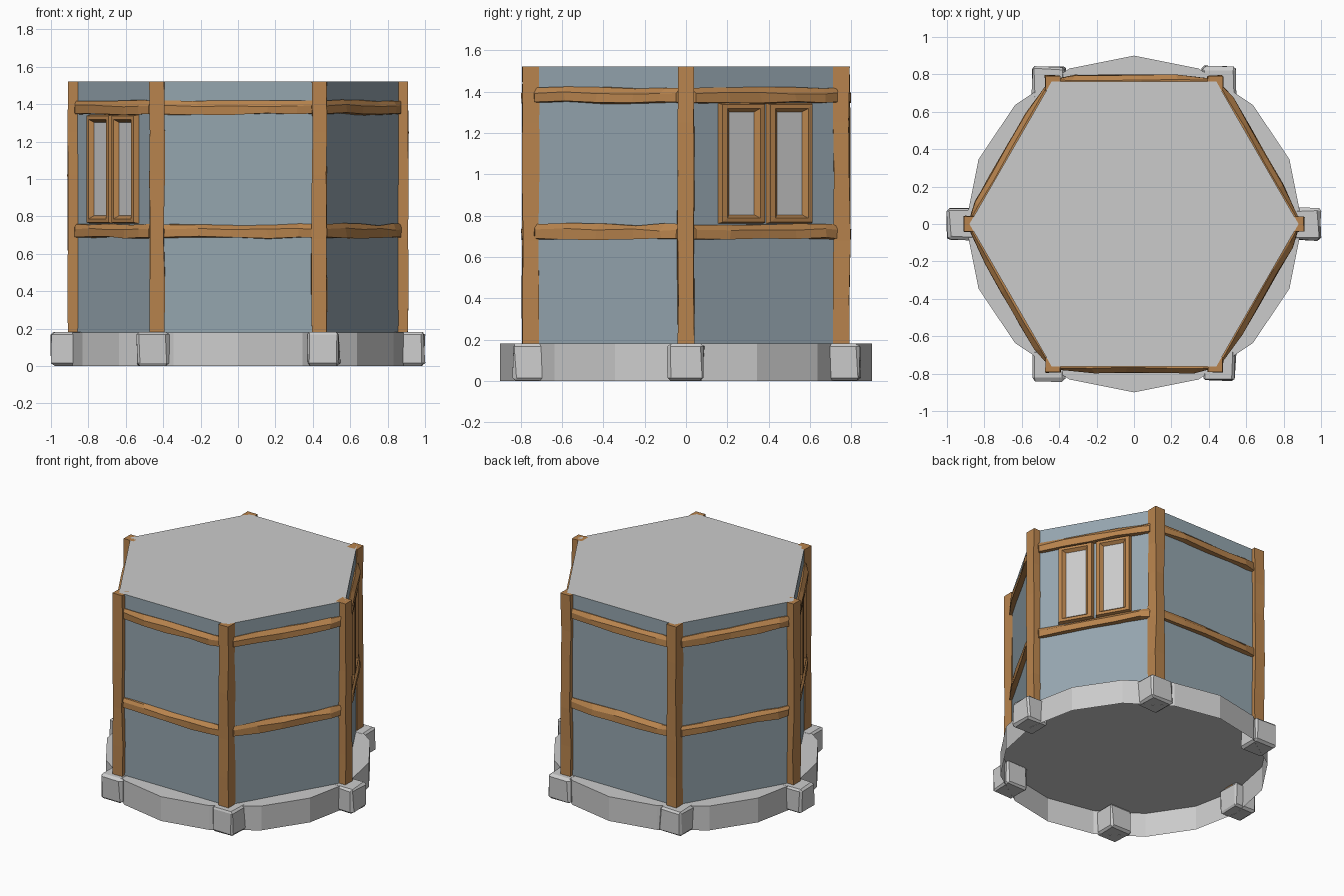
import bpy, bmesh, math, random
from mathutils import Matrix, Vector

if "Cube" in bpy.data.objects:
    bpy.data.objects.remove(bpy.data.objects["Cube"])

random.seed(4)
R = 0.88                                  # wall corner radius
AP = R * math.cos(math.pi / 6)            # distance from centre to wall face
Z0, Z1 = 0.18, 1.52


def material(name, rgb):
    m = bpy.data.materials.new(name)
    m.diffuse_color = (*rgb, 1)
    m.use_nodes = True
    m.node_tree.nodes["Principled BSDF"].inputs["Base Color"].default_value = m.diffuse_color
    return m


WOOD = material("wood", (0.48, 0.23, 0.075))
PLASTER = material("plaster", (0.30, 0.38, 0.43))


def finish(bm, name, mat=None, matrix=None):
    if matrix:
        bm.transform(matrix)
    mesh = bpy.data.meshes.new(name)
    bm.to_mesh(mesh)
    bm.free()
    ob = bpy.data.objects.new(name, mesh)
    bpy.context.collection.objects.link(ob)
    if mat:
        mesh.materials.append(mat)
    return ob


def prism(name, sides, radius, z0, z1, top, mat=None):
    """Upright prism shell, open underneath, with optional lid."""
    bm = bmesh.new()
    pts = [(radius * math.cos(2 * math.pi * i / sides),
            radius * math.sin(2 * math.pi * i / sides)) for i in range(sides)]
    lo = [bm.verts.new((x, y, z0)) for x, y in pts]
    hi = [bm.verts.new((x, y, z1)) for x, y in pts]
    for i in range(sides):
        j = (i + 1) % sides
        bm.faces.new((lo[i], lo[j], hi[j], hi[i]))
    if top:
        bm.faces.new(hi)
    return finish(bm, name, mat)


def sweep(name, rings, mat, matrix, jitter):
    """Closed bar through a list of equal cross-sections, roughly hewn."""
    bm = bmesh.new()
    n = len(rings)
    loops = []
    for k, ring in enumerate(rings):
        amt = [j * (0.3 if k in (0, n - 1) else 1) for j in jitter]
        loops.append([bm.verts.new(Vector(p) + Vector([random.uniform(-a, a) for a in amt]))
                      for p in ring])
    for a, b in zip(loops, loops[1:]):
        for i in range(len(a)):
            j = (i + 1) % len(a)
            bm.faces.new((a[i], a[j], b[j], b[i]))
    bm.faces.new(loops[0])
    bm.faces.new(loops[-1])
    bmesh.ops.recalc_face_normals(bm, faces=bm.faces)
    return finish(bm, name, mat, matrix)


def post(x, y):
    h = 0.04
    sq = [(-h, -h), (h, -h), (h, h), (-h, h)]
    zs = [Z0 - 0.02, 0.4, 0.68, 1.02, 1.25, Z1]
    sweep("corner_post", [[(a, b, z) for a, b in sq] for z in zs], WOOD,
          Matrix.Translation((x, y, 0)), (0.005, 0.005, 0))


def beam(z, rot):
    # front edge runs shorter than the back so the ends taper
    rings = []
    for t in (-1, -0.55, -0.1, 0.4, 0.8, 1):
        s, f = 0.415 * t, 0.395 * t
        d = 0.018 if abs(t) == 1 else 0.034
        rings.append([(s, -AP + 0.015, z - 0.037), (f, -AP - d, z - 0.032),
                      (f, -AP - d, z + 0.012), (s, -AP - 0.008, z + 0.037),
                      (s, -AP + 0.015, z + 0.037)])
    sweep("wall_beam", rings, WOOD, rot, (0.01, 0.004, 0.007))


def window(cx, rot):
    w, z0, z1 = 0.128, 0.76, 1.345
    bm = bmesh.new()
    loops = []
    for inset, d in ((0, -0.005), (0.01, 0.028), (0.036, 0.03), (0.058, 0.008)):
        a, b, c = w - inset, z0 + inset * 0.75, z1 - inset * 0.75
        loops.append([bm.verts.new((cx + x, -AP - d, z))
                      for x, z in ((-a, b), (a, b), (a, c), (-a, c))])
    for p, q in zip(loops, loops[1:]):
        for i in range(4):
            j = (i + 1) % 4
            bm.faces.new((p[i], p[j], q[j], q[i]))
    pane = [v.co.copy() for v in loops[-1]]
    finish(bm, "window_frame", WOOD, rot)
    bm = bmesh.new()
    bm.faces.new([bm.verts.new(p) for p in pane])
    finish(bm, "window_pane", None, rot)


def stone(x, y):
    bm = bmesh.new()
    bmesh.ops.create_cube(bm, size=1, matrix=Matrix.Diagonal((0.175, 0.17, 0.18, 1)))
    bmesh.ops.bevel(bm, geom=bm.edges[:], offset=0.014, segments=1, affect='EDGES')
    for v in bm.verts:
        v.co.x += random.uniform(-0.007, 0.007)
        v.co.y += random.uniform(-0.007, 0.007)
    finish(bm, "corner_stone", None, Matrix.Translation((x, y, 0.091)))


# stone plinth, plaster walls and flat lid
prism("plinth", 16, 0.90, 0, Z0, True)
prism("walls", 6, R, Z0, Z1, False, PLASTER)
lid = bmesh.new()
bmesh.ops.create_circle(lid, cap_ends=True, segments=6, radius=R)
finish(lid, "lid", None, Matrix.Translation((0, 0, Z1)) @ Matrix.Rotation(math.pi / 6, 4, 'Z')
       if abs(max(v.co.x for v in lid.verts) - R) > 0.01 else Matrix.Translation((0, 0, Z1)))

# six corners and six walls; two opposite walls carry paired windows
for k in range(6):
    a = math.radians(60 * k)
    post(0.868 * math.cos(a), 0.868 * math.sin(a))
    stone(0.91 * math.cos(a), 0.872 * math.sin(a))
    rot = Matrix.Rotation(a, 4, 'Z')
    for z in (0.72, 1.38):
        beam(z, rot)
    if k in (2, 5):
        for cx in (-0.134, 0.134):
            window(cx, rot)
